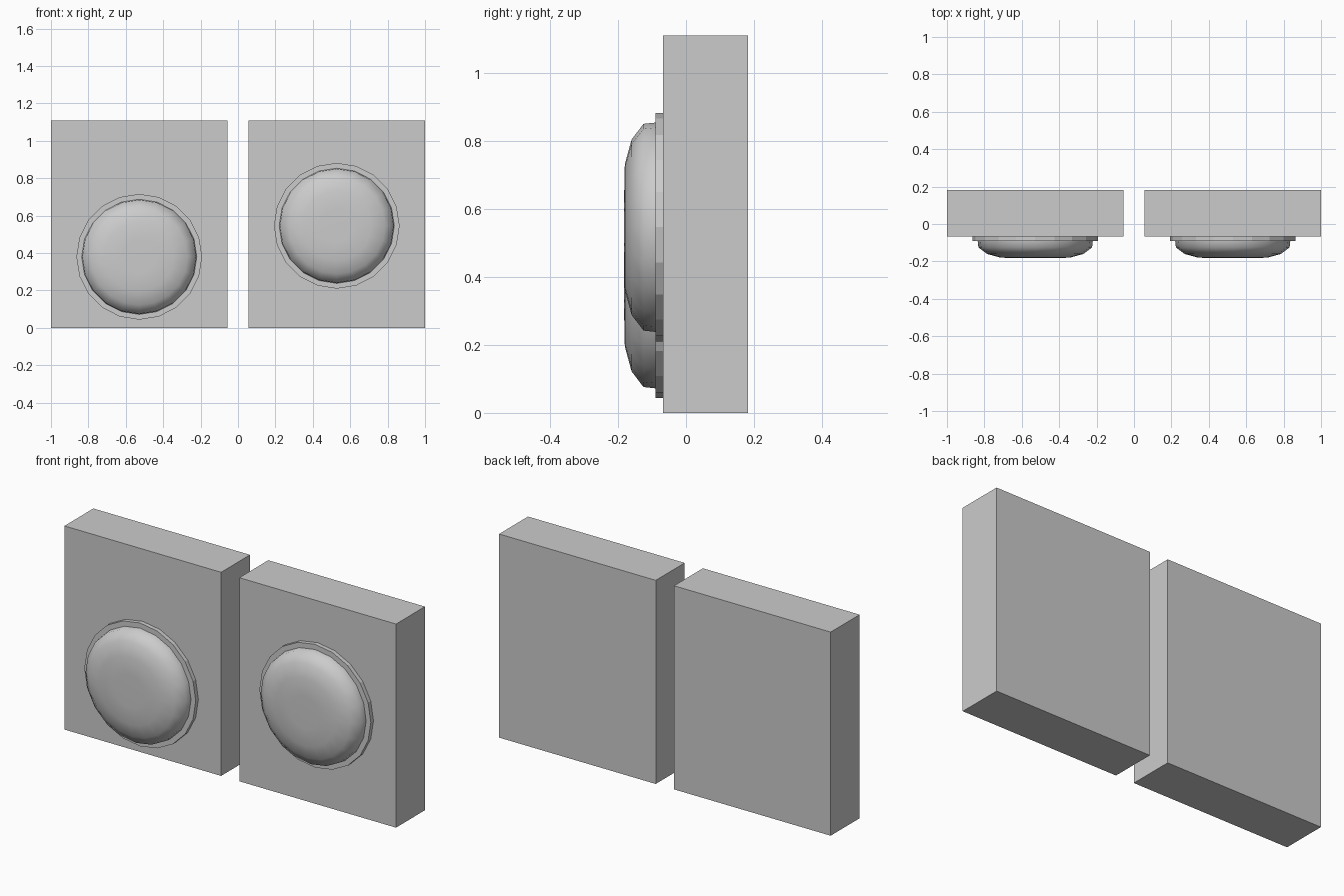
import bpy, bmesh, math

if "Cube" in bpy.data.objects:
    bpy.data.objects.remove(bpy.data.objects["Cube"])

SIDES = 20


def mesh_object(name, bm):
    bmesh.ops.recalc_face_normals(bm, faces=bm.faces)
    mesh = bpy.data.meshes.new(name)
    bm.to_mesh(mesh)
    bm.free()
    obj = bpy.data.objects.new(name, mesh)
    bpy.context.collection.objects.link(obj)
    return obj


def box(name, x0, x1, y0, y1, z0, z1):
    bm = bmesh.new()
    bmesh.ops.create_cube(bm, size=1)
    for v in bm.verts:
        v.co = (x0 if v.co.x < 0 else x1, y0 if v.co.y < 0 else y1,
                z0 if v.co.z < 0 else z1)
    return mesh_object(name, bm)


def turned(name, cx, cz, profile):
    """Turn a (radius, y) profile about the y axis, capping both ends."""
    bm = bmesh.new()
    rings = []
    for r, y in profile:
        rings.append([bm.verts.new((cx + r * math.cos(2 * math.pi * i / SIDES), y,
                                    cz + r * math.sin(2 * math.pi * i / SIDES)))
                      for i in range(SIDES)])
    for a, b in zip(rings, rings[1:]):
        for i in range(SIDES):
            j = (i + 1) % SIDES
            bm.faces.new((a[i], a[j], b[j], b[i]))
    bm.faces.new(rings[0])
    bm.faces.new(rings[-1])
    return mesh_object(name, bm)


flange = [(0.336, -0.066), (0.336, -0.09)]
dome = [(0.308, -0.088), (0.304, -0.125), (0.258, -0.16), (0.185, -0.18),
        (0.09, -0.182)]

# Two upright panels, each with a round button at its own height
for side, sx, cz in (("left", -1, 0.38), ("right", 1, 0.546)):
    xs = sorted((sx * 0.055, sx * 1.0))
    box(side + "_panel", xs[0], xs[1], -0.067, 0.182, 0, 1.11)
    turned(side + "_flange", sx * 0.528, cz, flange)
    button = turned(side + "_button", sx * 0.528, cz, dome)
    bpy.ops.object.select_all(action='DESELECT')
    bpy.context.view_layer.objects.active = button
    button.select_set(True)
    bpy.ops.object.shade_smooth_by_angle(angle=math.radians(50))
